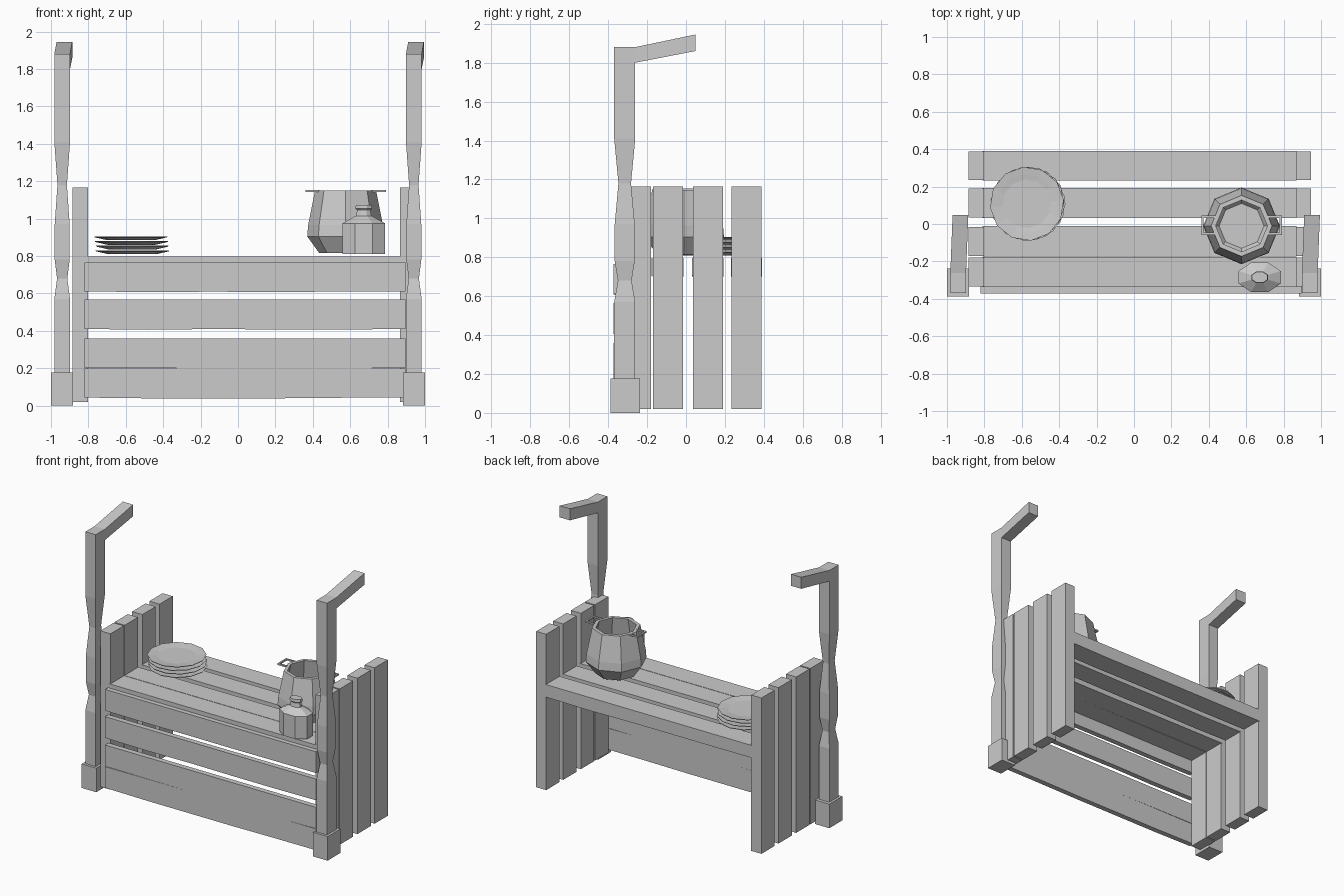
import bpy, bmesh, math, random
from mathutils import Vector

random.seed(4)
old = bpy.data.objects.get("Cube")
if old:
    bpy.data.objects.remove(old, do_unlink=True)

GREY = (0.6, 0.6, 0.6, 1)
mat = bpy.data.materials.new("pale grey")
mat.use_nodes = True
mat.diffuse_color = GREY
mat.node_tree.nodes["Principled BSDF"].inputs["Base Color"].default_value = GREY


def make(name, *lofts):
    """Join lofts, each a list of matching point rings with capped ends."""
    bm = bmesh.new()
    for rings in lofts:
        vs = [[bm.verts.new(p) for p in ring] for ring in rings]
        n = len(vs[0])
        for a, b in zip(vs, vs[1:]):
            for i in range(n):
                j = (i + 1) % n
                bm.faces.new((a[i], a[j], b[j], b[i]))
        bm.faces.new(vs[0][::-1])
        bm.faces.new(vs[-1])
    bmesh.ops.recalc_face_normals(bm, faces=bm.faces)
    me = bpy.data.meshes.new(name)
    bm.to_mesh(me)
    bm.free()
    me.materials.append(mat)
    ob = bpy.data.objects.new(name, me)
    bpy.context.collection.objects.link(ob)
    return ob


def rect(x0, x1, y0, y1, z):
    return [(x0, y0, z), (x1, y0, z), (x1, y1, z), (x0, y1, z)]


def box(x0, x1, y0, y1, z0, z1):
    return [rect(x0, x1, y0, y1, z0), rect(x0, x1, y0, y1, z1)]


def beam(name, x0, x1, y0, y1, z0, z1, wear=0.005):
    """Plank running along x with slightly worn edges."""
    rings = []
    for t in (0, 0.2, 0.4, 0.6, 0.8, 1):
        x = x0 + (x1 - x0) * t
        w = wear * random.random() if 0 < t < 1 else 0
        rings.append([(x, y0, z0 - w), (x, y1, z0 - w), (x, y1, z1), (x, y0, z1)])
    return make(name, rings)


def turned(profile, centre, sides, turn=0, stretch=1):
    """Faceted round form from (radius, height) pairs."""
    cx, cy, cz = centre
    rings = []
    for r, z in profile:
        ring = []
        for i in range(sides):
            a = 2 * math.pi * (i + turn) / sides
            ring.append((cx + r * math.cos(a), cy + r * stretch * math.sin(a), cz + z))
        rings.append(ring)
    return rings


# Side panels and counter boards share the same four rows
ROWS = [(-0.335, -0.18), (-0.17, -0.015), (0.035, 0.19), (0.235, 0.388)]
for i, (y0, y1) in enumerate(ROWS, 1):
    make(f"right_side_plank_{i}", box(-0.885, -0.802, y0, y1, 0.02, 1.165))
    make(f"left_side_plank_{i}", box(0.865, 0.946, y0, y1, 0.02, 1.165))
    beam(f"counter_board_{i}", -0.81, 0.87, y0 - 0.003, y1 + 0.003, 0.705, 0.797)

# Front boards
for i, z in enumerate((0.043, 0.202, 0.41, 0.61), 1):
    beam(f"front_board_{i}", -0.82, 0.895, -0.372, -0.333, z, z + 0.156)

# Carved posts with bracket arms and square feet
SECTIONS = [(0.17, 1), (0.57, 1), (0.68, 0.65), (0.78, 0.95), (0.97, 0.95),
            (1.18, 0.6), (1.41, 1), (1.88, 1)]
for side, cx in (("right", -0.94), ("left", 0.94)):
    post = [rect(cx - 0.042 * s, cx + 0.042 * s, -0.315 - 0.054 * s,
                 -0.315 + 0.054 * s, z) for z, s in SECTIONS]
    arm = []
    for y, z0, z1, dx in ((-0.262, 1.8, 1.88, 0), (0.048, 1.86, 1.945, 0.012)):
        l, r = cx - 0.042 + dx, cx + 0.042 + dx
        arm.append([(l, y, z0), (r, y, z0), (r, y, z1), (l, y, z1)])
    make(f"{side}_post", post, arm)
    make(f"{side}_post_foot", box(cx - 0.059, cx + 0.059, -0.387, -0.237, 0, 0.177))

# Stack of plates
PLATE = [(0.13, 0), (0.195, 0.015), (0.198, 0.02), (0.16, 0.016), (0.13, 0.012)]
for i in range(4):
    make(f"plate_{i + 1}",
         turned(PLATE, (-0.57 + random.uniform(-0.006, 0.006), 0.108, 0.81 + 0.025 * i),
                12, i * 0.4))

# Open cooking pot with two flat loop handles
POT = [(0.14, 0), (0.205, 0.09), (0.2, 0.15), (0.163, 0.335), (0.138, 0.335),
       (0.175, 0.15), (0.175, 0.1), (0.12, 0.03)]
make("pot", turned(POT, (0.575, -0.01, 0.815), 8))
for name, s in (("right", -1), ("left", 1)):
    near, far = 0.575 + s * 0.14, 0.575 + s * 0.215
    inner = far - s * 0.012
    make(f"{name}_pot_handle",
         box(min(near, inner), max(near, inner), -0.058, -0.046, 1.142, 1.153),
         box(min(near, inner), max(near, inner), 0.033, 0.045, 1.142, 1.153),
         box(min(far, inner), max(far, inner), -0.058, 0.045, 1.142, 1.153))

# Small bottle
BOTTLE = [(0.122, 0), (0.122, 0.165), (0.045, 0.205), (0.038, 0.235),
          (0.048, 0.243), (0.045, 0.262)]
make("bottle", turned(BOTTLE, (0.672, -0.285, 0.81), 8, 0.5, 0.7))
